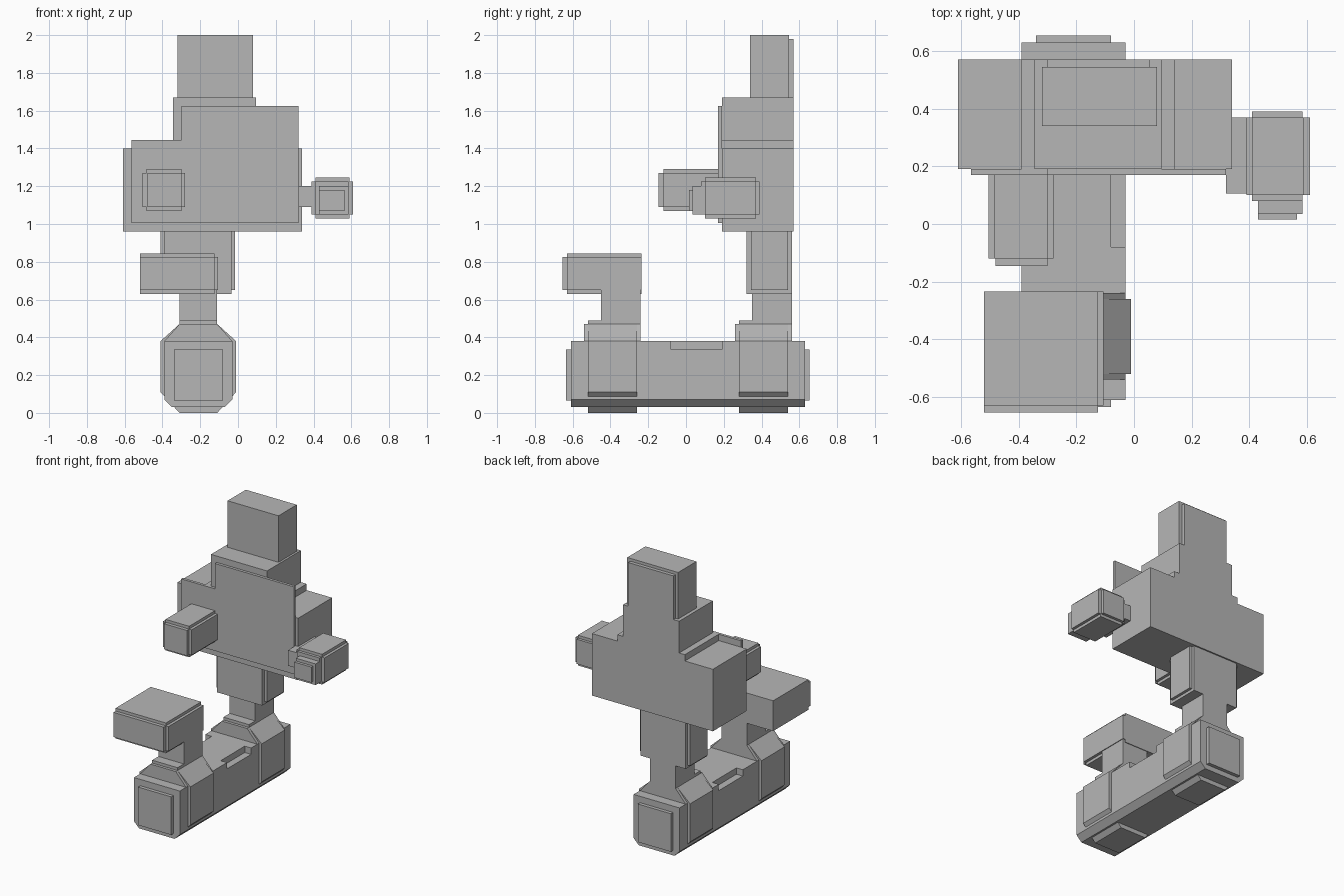
import bpy
import bmesh

cube = bpy.data.objects.get("Cube")
if cube:
    bpy.data.objects.remove(cube, do_unlink=True)

GREY = (0.47, 0.47, 0.47, 1)
grey = bpy.data.materials.new("plain_grey")
grey.use_nodes = True
grey.diffuse_color = GREY
shader = next(n for n in grey.node_tree.nodes if n.type == 'BSDF_PRINCIPLED')
shader.inputs["Base Color"].default_value = GREY

AXIS = -0.21  # centre line of the foot beam


def prism(name, profile, y0, y1):
    """Extrude an x-z outline from y0 to y1."""
    bm = bmesh.new()
    face = bm.faces.new([bm.verts.new((x, y0, z)) for x, z in profile])
    out = bmesh.ops.extrude_face_region(bm, geom=[face])
    moved = [v for v in out["geom"] if isinstance(v, bmesh.types.BMVert)]
    bmesh.ops.translate(bm, verts=moved, vec=(0, y1 - y0, 0))
    bmesh.ops.recalc_face_normals(bm, faces=bm.faces)
    mesh = bpy.data.meshes.new(name)
    bm.to_mesh(mesh)
    bm.free()
    mesh.materials.append(grey)
    obj = bpy.data.objects.new(name, mesh)
    bpy.context.scene.collection.objects.link(obj)
    return obj


def box(name, x, y, z):
    prism(name, [(x[0], z[0]), (x[1], z[0]), (x[1], z[1]), (x[0], z[1])], *y)


def mirrored(half):
    """Complete a half outline, given bottom to top, about the beam axis."""
    return ([(AXIS + w, z) for w, z in half]
            + [(AXIS - w, z) for w, z in reversed(half)])


def centred(w):
    return (AXIS - w, AXIS + w)


def stepped_block(name, x, y, z, s=0.02):
    """Block with stepped long edges running along y."""
    box(name + "_wide", x, y, (z[0] + s, z[1] - s))
    box(name + "_tall", (x[0] + s, x[1] - s), y, z)


# Foot beam with a notch in each upper side
full = mirrored([(0.14, 0.03), (0.18, 0.07), (0.18, 0.38)])
notched = mirrored([(0.14, 0.03), (0.18, 0.07), (0.18, 0.335),
                    (0.13, 0.335), (0.13, 0.38)])
prism("beam_front", full, -0.61, -0.08)
prism("beam_middle", notched, -0.08, 0.19)
prism("beam_rear", full, 0.19, 0.63)
box("beam_front_plate", centred(0.13), (-0.635, -0.61), (0.065, 0.335))
box("beam_rear_plate", centred(0.13), (0.63, 0.655), (0.065, 0.335))

# Collars, sloped shoulders and posts, front and rear
collar = mirrored([(0.10, 0), (0.20, 0.11), (0.20, 0.38), (0.10, 0.47)])
shoulder = mirrored([(0.18, 0.38), (0.10, 0.47)])
for side, y in (("front", -0.39), ("rear", 0.41)):
    prism(side + "_collar", collar, y - 0.13, y + 0.13)
    prism(side + "_shoulder", shoulder, y - 0.15, y + 0.15)
    box(side + "_post_foot", centred(0.10), (y - 0.13, y + 0.15), (0.47, 0.49))
    box(side + "_post", centred(0.10), (y - 0.06, y + 0.15), (0.47, 0.66))

# Block on the front post
box("front_block", (-0.52, -0.125), (-0.63, -0.235), (0.63, 0.845))
box("front_block_plate", (-0.52, -0.125), (-0.655, -0.63), (0.65, 0.825))
box("front_block_side", (-0.125, -0.105), (-0.63, -0.235), (0.65, 0.825))

# Rear leg
box("leg", (-0.39, -0.035), (0.32, 0.56), (0.63, 0.97))
box("leg_sides", (-0.41, -0.015), (0.345, 0.54), (0.65, 0.97))

# Torso with stepped neck, and the chest plate
box("torso", (-0.61, 0.34), (0.19, 0.57), (0.96, 1.40))
box("neck_base", (-0.39, 0.14), (0.19, 0.57), (1.40, 1.445))
box("neck", (-0.345, 0.095), (0.19, 0.57), (1.445, 1.67))
prism("chest_plate", [(-0.565, 1.005), (0.32, 1.005), (0.32, 1.625),
                      (-0.30, 1.625), (-0.30, 1.445), (-0.565, 1.445)],
      0.17, 0.19)

# Head
box("head", (-0.32, 0.08), (0.34, 0.545), (1.67, 2.0))
box("head_back", (-0.30, 0.055), (0.545, 0.57), (1.67, 1.98))

# Right arm, reaching forward
stepped_block("right_arm", (-0.505, -0.28), (-0.12, 0.17), (1.07, 1.29))
box("right_arm_tip", (-0.48, -0.30), (-0.145, -0.12), (1.09, 1.27))

# Left hand and its link to the torso
box("left_link", (0.32, 0.41), (0.105, 0.37), (1.09, 1.20))
stepped_block("left_hand", (0.39, 0.61), (0.10, 0.37), (1.03, 1.245))
box("left_hand_back", (0.41, 0.585), (0.37, 0.39), (1.05, 1.225))
box("left_hand_front", (0.41, 0.585), (0.08, 0.10), (1.05, 1.225))
box("left_knob", (0.43, 0.585), (0.035, 0.08), (1.05, 1.20))
box("left_knob_tip", (0.43, 0.565), (0.015, 0.035), (1.07, 1.18))
